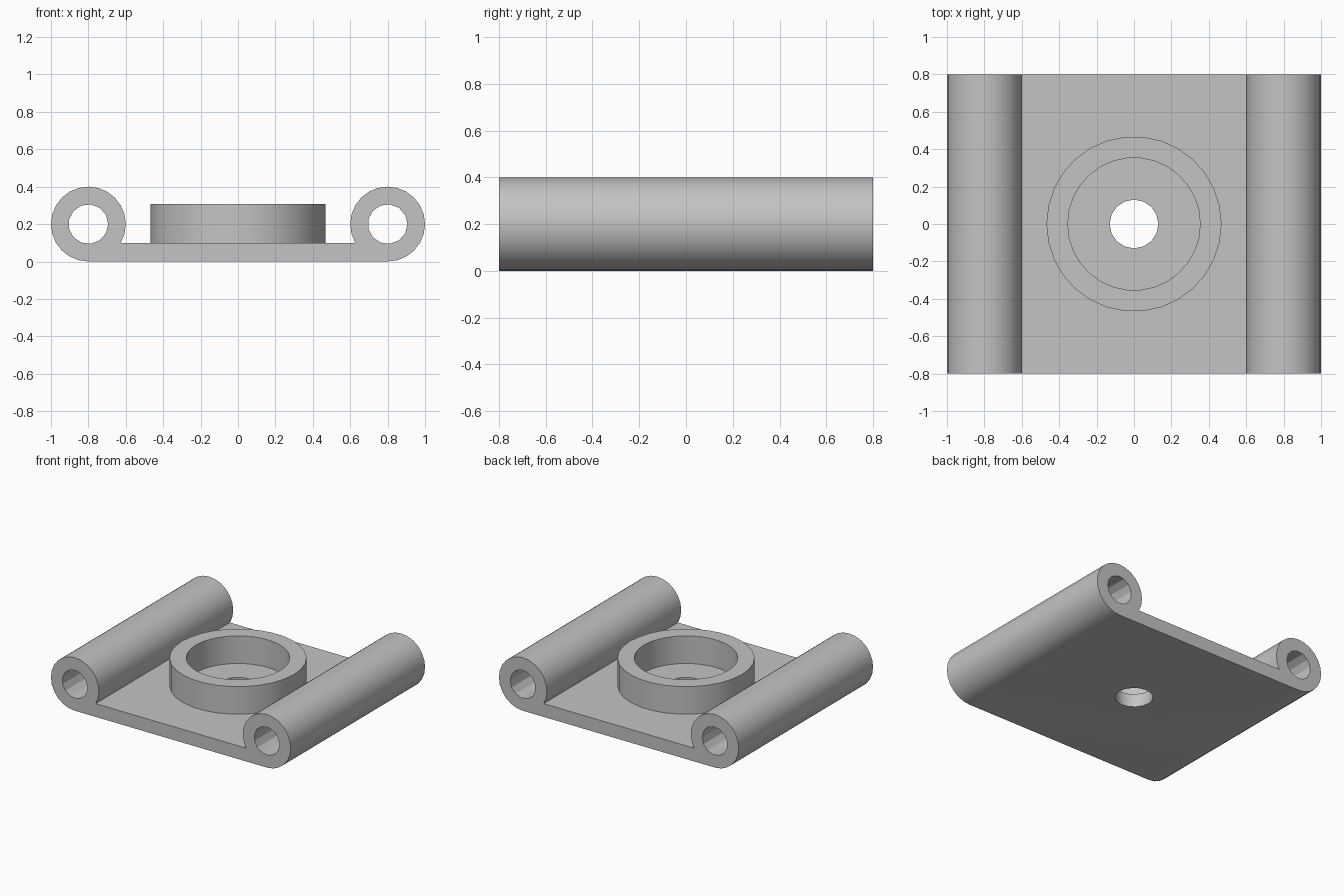
import bpy
from math import radians, pi

cube = bpy.data.objects.get("Cube")
if cube:
    bpy.data.objects.remove(cube, do_unlink=True)

gray = bpy.data.materials.new("plain gray")
gray.use_nodes = True
gray.diffuse_color = (0.55, 0.55, 0.55, 1)
gray.node_tree.nodes["Principled BSDF"].inputs["Base Color"].default_value = gray.diffuse_color


def cylinder(name, radius, length, location, sides, along_y=False):
    # Spin so that a corner always points to +x
    bpy.ops.mesh.primitive_cylinder_add(vertices=sides, radius=radius, depth=length, location=location)
    ob = bpy.context.object
    ob.name = name
    ob.data.materials.append(gray)
    ob.rotation_euler = (0, 0, -pi / 2)
    bpy.ops.object.transform_apply(location=False, rotation=True, scale=False)
    if along_y:
        ob.rotation_euler = (pi / 2, 0, 0)
        bpy.ops.object.transform_apply(location=False, rotation=True, scale=False)
    return ob


def combine(target, tool, operation):
    # Apply the boolean, then discard the tool
    tool.hide_render = True
    mod = target.modifiers.new(operation.lower(), "BOOLEAN")
    mod.operation = operation
    mod.solver = "EXACT"
    mod.object = tool
    bpy.ops.object.select_all(action="DESELECT")
    bpy.context.view_layer.objects.active = target
    target.select_set(True)
    bpy.ops.object.modifier_apply(modifier=mod.name)
    bpy.data.objects.remove(tool, do_unlink=True)


# Base plate
bpy.ops.mesh.primitive_cube_add(size=1, location=(0, 0, 0.05))
bracket = bpy.context.object
bracket.name = "bracket"
bracket.scale = (1.6, 1.6, 0.1)
bpy.ops.object.transform_apply(location=False, rotation=False, scale=True)
bracket.data.materials.append(gray)

# Side tubes, fused to the plate and bored through
for side in (-1, 1):
    combine(bracket, cylinder("tube", 0.2, 1.6, (side * 0.8, 0, 0.2), 24, True), "UNION")
for side in (-1, 1):
    combine(bracket, cylinder("bore", 0.106, 2, (side * 0.8, 0, 0.2), 13, True), "DIFFERENCE")

# Round cup wall with a flat floor level with the plate
ring = cylinder("cup_wall", 0.468, 0.26, (0, 0, 0.178), 30)
combine(ring, cylinder("cup_hollow", 0.354, 1, (0, 0, 0.178), 30), "DIFFERENCE")
combine(bracket, ring, "UNION")

# Centre hole
combine(bracket, cylinder("centre_hole", 0.13, 1, (0, 0, 0), 16), "DIFFERENCE")

bracket.select_set(True)
bpy.context.view_layer.objects.active = bracket
bpy.ops.object.shade_smooth_by_angle(angle=radians(25))
